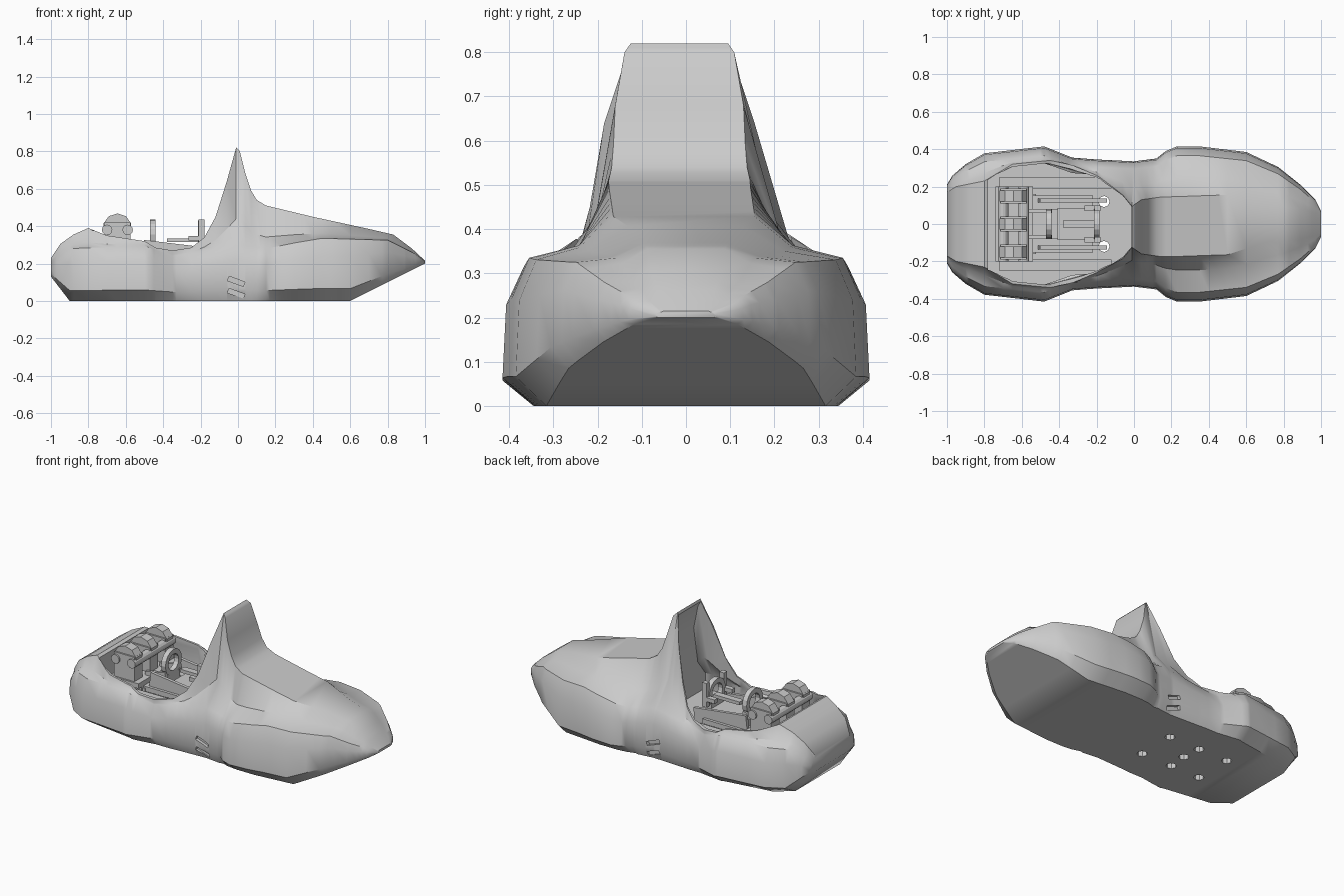
import bpy, bmesh, math
from mathutils import Matrix, Vector

cube = bpy.data.objects.get("Cube")
if cube:
    bpy.data.objects.remove(cube, do_unlink=True)

grey = bpy.data.materials.new("plain grey")
grey.use_nodes = True
grey.diffuse_color = (0.6, 0.6, 0.6, 1)
grey.node_tree.nodes["Principled BSDF"].inputs["Base Color"].default_value = grey.diffuse_color

# Outline curves along the length of the hull: pairs of x and value
width = [(-1, .21), (-.97, .26), (-.9, .32), (-.8, .378), (-.48, .415), (-.33, .355), (-.2, .345),
         (0, .335), (.12, .35), (.17, .39), (.23, .415), (.35, .415), (.6, .385), (.77, .305),
         (.89, .21), (.97, .13), (1, .07)]
crest = [(-1, .23), (-.95, .305), (-.88, .355), (-.8, .39), (-.7, .35), (-.5, .32), (-.44, .285),
         (-.35, .27), (-.25, .285), (-.18, .34), (-.12, .45), (-.06, .64), (-.01, .82), (.01, .8),
         (.04, .68), (.07, .59), (.1, .54), (.15, .51), (.4, .45), (.7, .385), (.83, .355),
         (.93, .28), (1, .215)]
crest_width = [(-1, .17), (-.95, .2), (-.8, .23), (-.65, .32), (-.45, .34), (-.33, .315),
               (-.2, .26), (-.12, .21), (-.06, .17), (-.01, .11), (.04, .145), (.15, .16),
               (.5, .16), (.7, .1), (.9, .08), (1, .05)]
shoulder = [(-1, .2), (-.9, .28), (-.5, .295), (-.35, .24), (0, .3), (.15, .28), (.3, .31),
            (.45, .335), (.8, .325), (.95, .25), (1, .212)]
underside = [(-1, .13), (-.9, 0), (.6, 0), (1, .2)]
sole_share = [(-1, .75), (-.9, .68), (-.8, .78), (-.5, .82), (-.3, .93), (.1, .93), (.2, .82),
              (.6, .82), (.8, .88), (1, .9)]


def at(curve, x):
    for (xa, a), (xb, b) in zip(curve, curve[1:]):
        if x <= xb:
            return a + (b - a) * (x - xa) / (xb - xa)
    return curve[-1][1]


def finish(name, bm):
    bmesh.ops.recalc_face_normals(bm, faces=bm.faces)
    mesh = bpy.data.meshes.new(name)
    bm.to_mesh(mesh)
    bm.free()
    mesh.materials.append(grey)
    ob = bpy.data.objects.new(name, mesh)
    bpy.context.collection.objects.link(ob)
    return ob


def lean(z):
    """The windscreen and bonnet sit slightly to the right of centre."""
    return -.015 * max(0, min(1, (z - .4) / .1))


def loft(name, stations):
    """Skin mirrored half sections, each given as x and (y, z) points."""
    bm = bmesh.new()
    rings = []
    for x, half in stations:
        section = half + [(-y, z) for y, z in reversed(half)]
        rings.append([bm.verts.new((x, y + lean(z), z)) for y, z in section])
    for a, b in zip(rings, rings[1:]):
        n = len(a)
        for i in range(n):
            j = (i + 1) % n
            bm.faces.new((a[i], a[j], b[j], b[i]))
    bm.faces.new(rings[0])
    bm.faces.new(rings[-1])
    return finish(name, bm)


def upper_points(x):
    """Shoulder, hollow and crest of the hull section at x."""
    ws, zs = at(width, x) * .88, at(shoulder, x)
    wc, zc = at(crest_width, x), at(crest, x)
    return [(ws, zs), (wc + .42 * (ws - wc), zs + .27 * (zc - zs)), (wc, zc)]


def hull_section(x):
    w, low, zs = at(width, x), at(underside, x), at(shoulder, x)
    return [(w * at(sole_share, x), low), (w, low + .2 * (zs - low)),
            (w * .98, low + .72 * (zs - low))] + upper_points(x)


def cavity_section(x):
    (ws, zs), (wu, zu), (wc, zc) = upper_points(x)
    lift = .06 if x < -.02 else -.035
    return [(ws - .04, FLOOR), (ws - .04, zs), (wu - .025, zu), (wc - .015, zc + lift)]


def activate(ob):
    bpy.ops.object.select_all(action="DESELECT")
    ob.select_set(True)
    bpy.context.view_layer.objects.active = ob


def cut(target, cutter):
    mod = target.modifiers.new("cut", "BOOLEAN")
    mod.operation, mod.solver, mod.object = "DIFFERENCE", "EXACT", cutter
    activate(target)
    bpy.ops.object.modifier_apply(modifier=mod.name)
    bpy.data.objects.remove(cutter, do_unlink=True)


def cylinder(name, x, y, z, radius, depth, axis="Z", sides=12):
    bm = bmesh.new()
    turn = {"X": Matrix.Rotation(math.pi / 2, 4, "Y"),
            "Y": Matrix.Rotation(math.pi / 2, 4, "X"), "Z": Matrix()}[axis]
    bmesh.ops.create_cone(bm, cap_ends=True, segments=sides, radius1=radius, radius2=radius,
                          depth=depth, matrix=Matrix.Translation((x, y, z)) @ turn)
    return finish(name, bm)


def box(name, x, y, z, size, tilt=0):
    bm = bmesh.new()
    bmesh.ops.create_cube(bm, size=1, matrix=Matrix.Translation((x, y, z))
                          @ Matrix.Rotation(tilt, 4, "Y") @ Matrix.Diagonal(Vector(size)).to_4x4())
    return finish(name, bm)


# Hull with fenders, bonnet and raised windscreen
FLOOR = .2
xs = sorted({x for c in (width, crest, crest_width, shoulder, underside) for x, _ in c})
hull = loft("hull", [(x, hull_section(x)) for x in xs])

# Open cockpit reaching up behind the windscreen
inside = [-.78] + [x for x in xs if -.75 < x < -.03] + [-.025, 0, .05]
cut(hull, loft("cockpit_cutter", [(x, cavity_section(x)) for x in inside]))

# Drain holes through the floor and small vents low on the flanks
holes = [(-.36, 0)] + [(x, y) for x in (-.16, -.37, -.57) for y in (-.12, .12)]
for x, y in holes:
    cut(hull, cylinder("hole_cutter", x, y, .1, .03, .3, sides=8))
for side in (-1, 1):
    for z in (.04, .105):
        cut(hull, box("vent_cutter", -.01, side * .335, z, (.09, .04, .025), .35))
activate(hull)
bpy.ops.object.shade_smooth_by_angle(angle=math.radians(36))

# Transverse engine at the rear of the cockpit
for i, x in enumerate((-.7, -.59)):
    cylinder(f"engine_shaft_{i}", x, 0, .38, .028, .4, "Y")
for i, y in enumerate((-.15, 0, .15)):
    box(f"engine_block_{i}", -.645, y, .335, (.14, .08, .17))
    cylinder(f"engine_cap_{i}", -.645, y, .39, .078, .06, "Y", 10)
    box(f"engine_mount_{i}", -.64, y, .22, (.2, .04, .06))
box("engine_tray", -.64, 0, .255, (.2, .4, .03))

# Seat frame and side rails
for side, s in (("left", 1), ("right", -1)):
    box(f"{side}_side_panel", -.33, s * .125, .25, (.36, .02, .11), .12)
    box(f"{side}_seat_edge", -.38, s * .115, .225, (.32, .075, .03))
    box(f"{side}_floor_rail", -.42, s * .22, .21, (.6, .06, .04))
    box(f"{side}_front_hook", -.195, s * .085, .36, (.03, .03, .15))
    box(f"{side}_hook_foot", -.225, s * .085, .335, (.08, .03, .025))
    box(f"{side}_rear_arm", -.51, s * .07, .29, (.14, .02, .03), -.2)
    box(f"{side}_engine_foot", -.57, s * .12, .215, (.09, .08, .03))
box("seat_pan", -.31, 0, .25, (.2, .17, .03))
box("seat_bar", -.29, 0, .325, (.18, .04, .02))

# Upright rings holding the seat frame
for name, x, z in (("front_ring", -.2, .35), ("rear_ring", -.455, .355)):
    ring = cylinder(name, x, 0, z, .08, .03, "X", 16)
    cut(ring, cylinder("ring_cutter", x, 0, z, .05, .1, "X", 16))
    box(name + "_stand", x, 0, .24, (.03, .12, .1))
